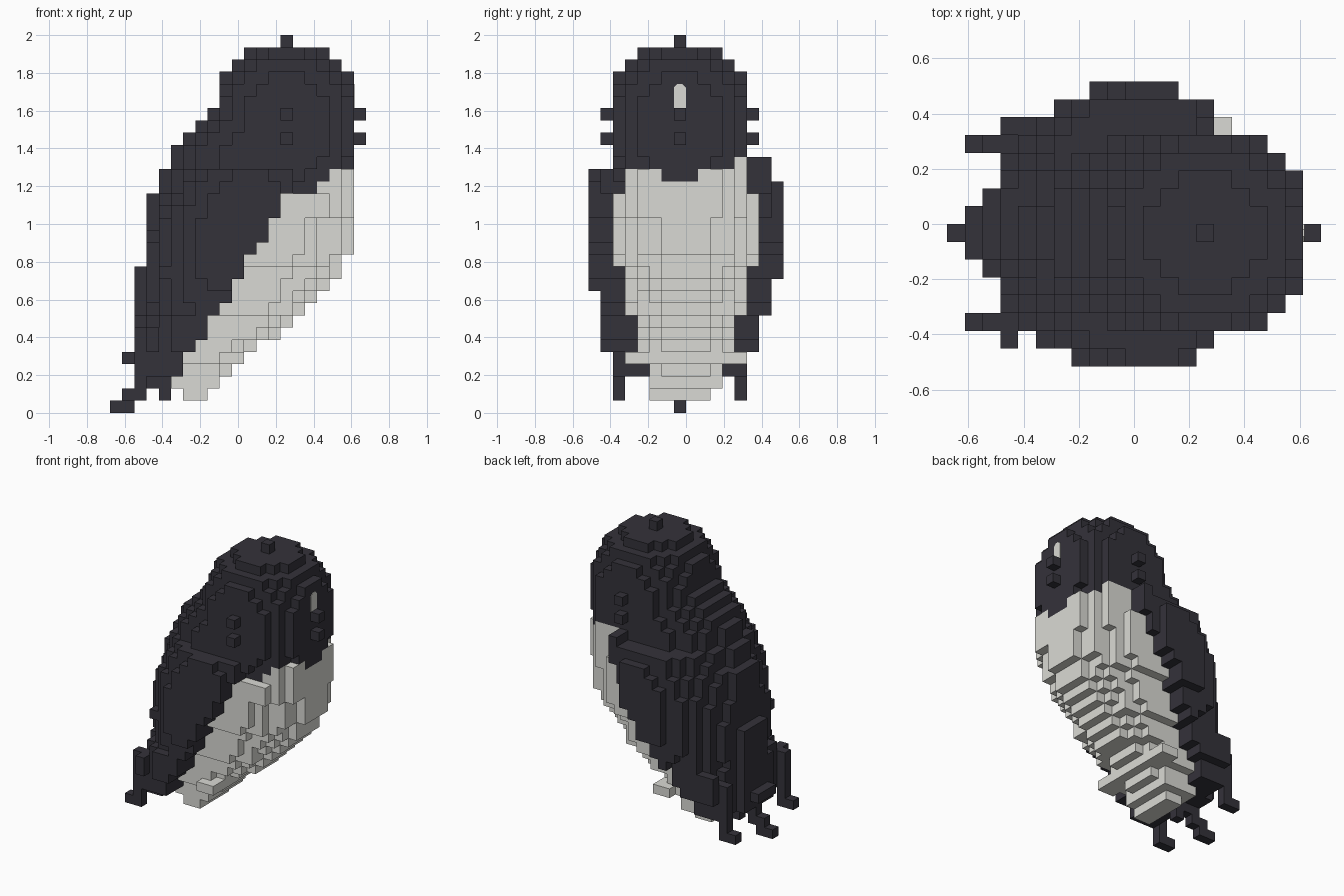
import bpy, bmesh
from mathutils import Vector

if "Cube" in bpy.data.objects:
    bpy.data.objects.remove(bpy.data.objects["Cube"], do_unlink=True)

P = 2 / 31  # size of one block


def material(name, rgb):
    m = bpy.data.materials.new(name)
    m.use_nodes = True
    m.diffuse_color = (*rgb, 1)
    m.node_tree.nodes["Principled BSDF"].inputs["Base Color"].default_value = (*rgb, 1)
    return m


DARK = material("dark slate", (0.034, 0.032, 0.042))
PALE = material("pale grey", (0.70, 0.70, 0.66))


def pos(i, j, k):
    return Vector(((i - 10.5) * P, (j - 8) * P, k * P))


cells = {}  # block -> part name


def fill(part, xs, ys, zs):
    for i in xs:
        for j in ys:
            for k in zs:
                cells[i, j, k] = part


# Body: stacked elliptical layers, rows are
# first layer, last layer, x start, y start, y end, pale y start, pale y end
LAYERS = [
    (1, 1, 6, 3, 12, 5, 10),
    (2, 2, 5, 2, 13, 5, 11),
    (3, 3, 2, 2, 13, 5, 11),
    (4, 4, 2, 2, 13, 4, 12),
    (5, 7, 2, 1, 14, 4, 12),
    (8, 11, 2, 3, 13, 3, 13),
    (12, 17, 3, 3, 13, 2, 14),
    (18, 19, 4, 2, 13, 3, 13),
    (20, 21, 5, 2, 13, 2, 13),
    (22, 22, 6, 2, 13, 2, 13),
    (23, 23, 7, 2, 13, 2, 13),
    (24, 24, 8, 2, 13, 2, 13),
]


def in_wings(i, j, k):
    """Leaning ellipsoid that carries the folded wings."""
    dx, dy, dz = i - 10, j - 7.4, k - 14.5
    along, across = 0.4 * dx + 0.92 * dz, 0.92 * dx - 0.4 * dz
    return (along / 12) ** 2 + (across / 7) ** 2 + (dy / 8.2) ** 2 <= 1


def body_layer(k, x0, y0, y1, p0, p1):
    x1 = 20 if k > 12 else min(19, k + 7 + (k > 5))
    pale_from = 17 if k > 17 else 4 + round(k * 0.615)
    cx, a = (x0 + x1) / 2, (x1 - x0) / 2
    pale_half = (p1 - p0) / 2 + (0.25 if k > 9 else 0.8)
    for i in range(x0, x1):
        fx = ((i + .5 - cx) / a) ** 2
        for j in range(16):
            if k < 20 and i >= pale_from:
                # the breast is elliptical, and round just under the head
                inside = (k < 18 and fx + ((j + .5 - (p0 + p1) / 2) / pale_half) ** 2 <= 1
                          or k > 15 and (i - 14) ** 2 + (j - 7) ** 2 <= 34)
                if inside and p0 <= j < p1:
                    cells[i, j, k] = "breast"
            elif i < 15 and (fx + ((j + .5 - (y0 + y1) / 2) / (y1 - y0) * 2) ** 2 <= 1
                             or 4 < k < 20 and in_wings(i, j, k)):
                cells[i, j, k] = ("wing_front" if j < 3 else
                                  "wing_rear" if j > 11 else "back")


for first, last, *row in LAYERS:
    for k in range(first, last + 1):
        body_layer(k, *row)

# Pale ledge low on the belly, raised shoulder, and wing tips
fill("breast", [9, 10], range(3, 13), [4])
fill("wing_rear", [14], [13, 14], [20])
fill("wing_rear", [3, 4, 5], [13], [5, 6, 7])
fill("wing_front", [3], [1], [5, 6])
fill("wing_front", [5, 6], [1], [5, 6, 7])

# Head: two overlapping block spheres, leaving small studs on the axes
for kc in (22, 24):
    for i in range(8, 21):
        for j in range(1, 14):
            for k in range(18, 31):
                if (i - 14) ** 2 + (j - 7) ** 2 + (k - kc) ** 2 <= 36:
                    cells[i, j, k] = "head"

# Pale patch reaching up beside the cheek
fill("breast", [15, 16, 17], [12], [17, 18, 19, 20])

# Legs with feet, one on each side
for name, j in (("leg_front", 2), ("leg_rear", 12)):
    fill(name, [2], [j], range(1, 7))
    fill(name, [1], [j], [1])
    fill(name, [3, 4], [j], [3, 4, 5, 6])

# Stepped tail in the middle
fill("tail", [1], range(6, 9), [4])
fill("tail", [2, 3, 4], [7], [2])
fill("tail", [1, 2, 4], [7], [1])
fill("tail", [0, 1], [7], [0])

DIRS = [Vector(d) for d in ((1, 0, 0), (-1, 0, 0), (0, 1, 0),
                            (0, -1, 0), (0, 0, 1), (0, 0, -1))]


def build(part, mat):
    """Make the exposed block faces of one part."""
    bm = bmesh.new()
    verts = {}

    def vert(p):
        key = tuple(round(c) for c in p)
        if key not in verts:
            verts[key] = bm.verts.new(pos(*key))
        return verts[key]

    for c, owner in cells.items():
        if owner != part:
            continue
        mid = Vector(c) + Vector((.5, .5, .5))
        for d in DIRS:
            if tuple(int(v) for v in Vector(c) + d) in cells:
                continue
            u = Vector((d.y, d.z, d.x)) / 2
            w = d.cross(u)
            f = mid + d / 2
            bm.faces.new([vert(f + s * u + t * w)
                          for s, t in ((-1, -1), (1, -1), (1, 1), (-1, 1))])
    finish(part, bm, mat)


def finish(name, bm, mat):
    me = bpy.data.meshes.new(name)
    bm.to_mesh(me)
    bm.free()
    me.materials.append(mat)
    ob = bpy.data.objects.new(name, me)
    bpy.context.collection.objects.link(ob)


for part in sorted(set(cells.values())):
    build(part, PALE if part == "breast" else DARK)

# Forehead mark: thin pale plate with clipped top corners
bm = bmesh.new()
outline = [(7, 25), (8, 25), (8, 26.7), (7.7, 27), (7.3, 27), (7, 26.7)]
face = bm.faces.new([bm.verts.new(pos(20, j, k)) for j, k in outline])
ext = bmesh.ops.extrude_face_region(bm, geom=[face])
bmesh.ops.translate(bm, vec=(0.004, 0, 0),
                    verts=[g for g in ext["geom"] if isinstance(g, bmesh.types.BMVert)])
bmesh.ops.recalc_face_normals(bm, faces=bm.faces)
finish("forehead_mark", bm, PALE)
